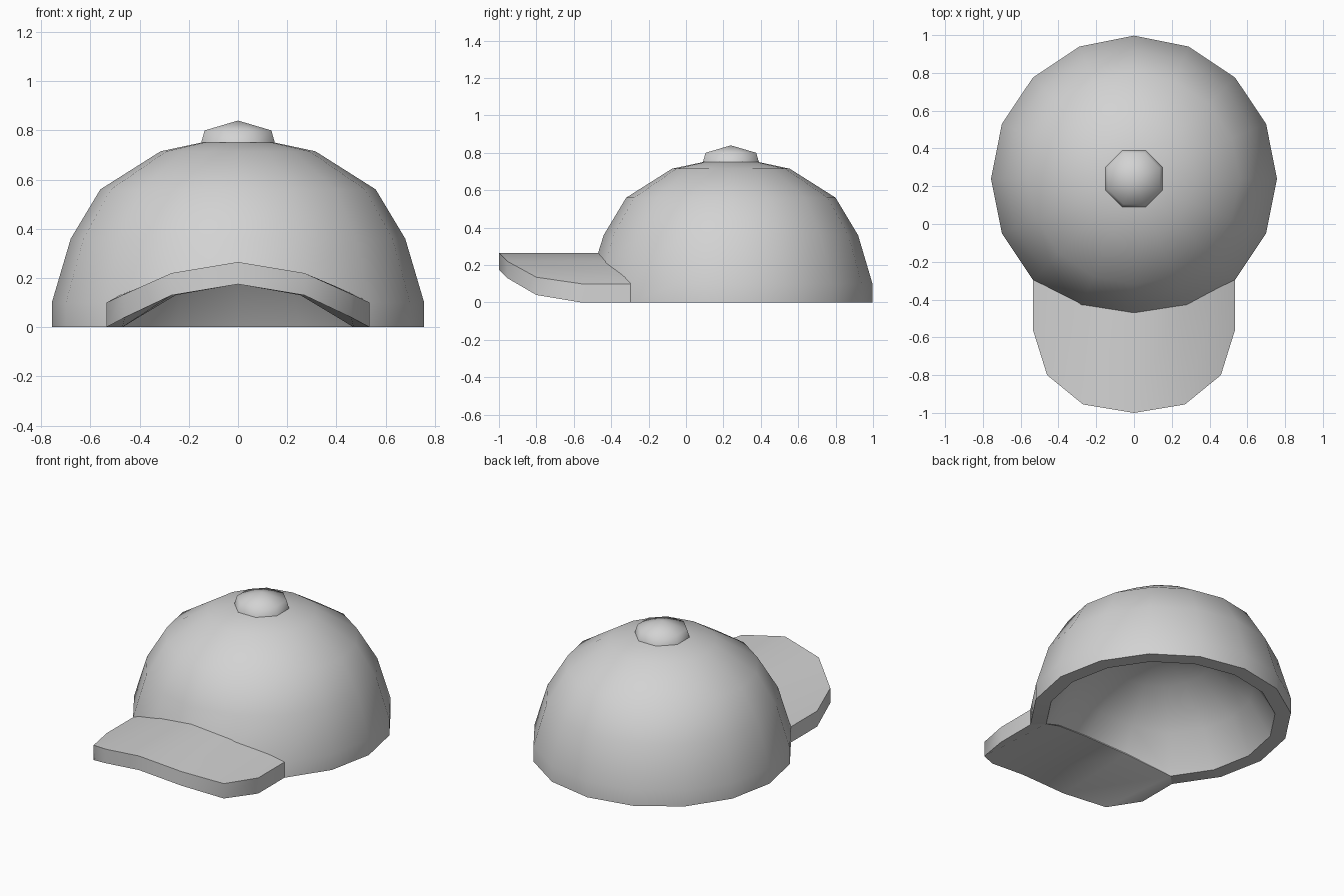
import bpy, bmesh, math

if "Cube" in bpy.data.objects:
    bpy.data.objects.remove(bpy.data.objects["Cube"])

CY = 0.24          # centre of the crown in y
SIDES = 16

grey = bpy.data.materials.new("light grey cloth")
grey.diffuse_color = (0.65, 0.65, 0.65, 1)
grey.use_nodes = True
grey.node_tree.nodes["Principled BSDF"].inputs["Base Color"].default_value = grey.diffuse_color


def finish(bm, name, angle):
    bmesh.ops.recalc_face_normals(bm, faces=bm.faces[:])
    mesh = bpy.data.meshes.new(name)
    bm.to_mesh(mesh)
    bm.free()
    mesh.materials.append(grey)
    mesh.shade_smooth()
    mesh.set_sharp_from_angle(angle=math.radians(angle))
    obj = bpy.data.objects.new(name, mesh)
    bpy.context.collection.objects.link(obj)
    return obj


def bridge(bm, a, b):
    n = len(a)
    for i in range(n):
        j = (i + 1) % n
        bm.faces.new((a[i], a[j], b[j], b[i]))


def cap(bm, ring, z):
    tip = bm.verts.new((0, CY, z))
    for i in range(len(ring)):
        bm.faces.new((ring[i], ring[(i + 1) % len(ring)], tip))


def lerp_table(x, table):
    x = abs(x)
    for (x0, z0), (x1, z1) in zip(table, table[1:]):
        if x <= x1 + 1e-6:
            return z0 + (z1 - z0) * (x - x0) / (x1 - x0)
    return table[-1][1]


def top_z(x):
    return lerp_table(x, [(0, 0.265), (0.27, 0.22), (0.46, 0.135), (0.535, 0.10)])


def low_z(x):
    return lerp_table(x, [(0, 0.175), (0.27, 0.13), (0.46, 0.04), (0.535, 0.0)])


# Crown: dome with a shallow hollow; its lower edge arches up over the brim
def ring(bm, r, z, level=None):
    verts = []
    for i in range(SIDES):
        a = -math.pi / 2 + 2 * math.pi * i / SIDES
        step = min(i, SIDES - i)          # steps away from the front
        rr, zz = r, z
        if step < 2 and level == "rim":
            zz = (0.18, 0.135)[step]
        elif step < 2 and level == "band":
            zz = (0.265, 0.22)[step]
            rr = r - (0.047, 0.037)[step]
        elif step < 2 and level == "hollow":
            zz = (0.28, 0.25)[step]
        verts.append(bm.verts.new((rr * math.cos(a), CY + rr * math.sin(a), zz)))
    return verts


bm = bmesh.new()
outer = [(0.757, 0, "rim"), (0.757, 0.10, "band"), (0.68, 0.36, None),
         (0.56, 0.56, None), (0.315, 0.715, None), (0.152, 0.75, None)]
inner = [(0.665, 0, "rim"), (0.54, 0.21, "hollow"), (0.30, 0.39, None)]
shells = []
for profile, tip in ((outer, 0.765), (inner, 0.45)):
    rings = [ring(bm, *p) for p in profile]
    for a, b in zip(rings, rings[1:]):
        bridge(bm, a, b)
    cap(bm, rings[-1], tip)
    shells.append(rings)
bridge(bm, shells[0][0], shells[1][0])
finish(bm, "crown", 38)

# Brim: arched plate, built in columns across the width (x, front y, back x, back y)
half = [(0.0, -1.0, 0.0, -0.425), (0.27, -0.955, 0.254, -0.374),
        (0.46, -0.80, 0.47, -0.23), (0.535, -0.56, 0.535, -0.295)]
columns = [(-x, f, -bx, by) for x, f, bx, by in half[:0:-1]] + half
bm = bmesh.new()
loops = []
for x, f, bx, by in columns:
    back_low = 0.0 if abs(x) > 0.4 else low_z(x)
    loops.append([bm.verts.new(p) for p in (
        (x, f, low_z(x)), (x, f, top_z(x)),
        (bx, by, top_z(x)), (bx, by, back_low))])
for a, b in zip(loops, loops[1:]):
    bridge(bm, a, b)
bm.faces.new(loops[0])
bm.faces.new(loops[-1])
finish(bm, "brim", 38)

# Button on top
bm = bmesh.new()
rings = []
for r, z in ((0.162, 0.75), (0.147, 0.80)):
    rings.append([bm.verts.new((r * math.cos(a), CY + r * math.sin(a), z))
                  for a in [math.pi / 8 + i * math.pi / 4 for i in range(8)]])
bridge(bm, *rings)
cap(bm, rings[1], 0.84)
bm.faces.new(rings[0])
finish(bm, "top_button", 60)
